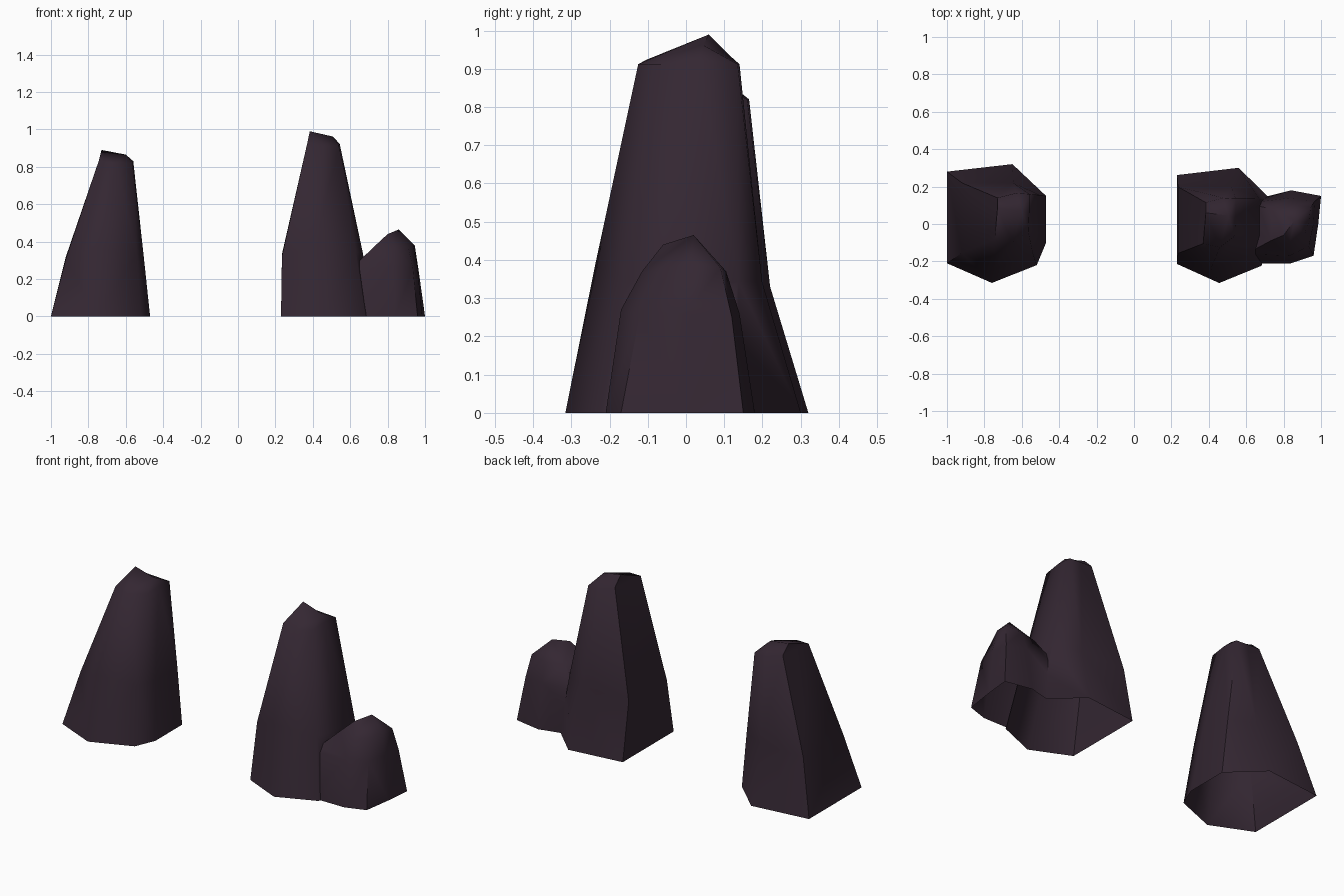
import bpy, bmesh, math

if "Cube" in bpy.data.objects:
    bpy.data.objects.remove(bpy.data.objects["Cube"])

# One dark stone colour for everything
stone = bpy.data.materials.new("dark_purple_stone")
stone.diffuse_color = (0.034, 0.020, 0.032, 1)
stone.use_nodes = True
stone.node_tree.nodes["Principled BSDF"].inputs["Base Color"].default_value = stone.diffuse_color


def rock(name, base, mid, top, peaks):
    """Closed seven-sided rock lofted through three rings, with a two-peak ridge cap."""
    bm = bmesh.new()
    rings = [[bm.verts.new(p) for p in ring] for ring in (base, mid, top)]
    for low, high in zip(rings, rings[1:]):
        for i in range(7):
            j = (i + 1) % 7
            bm.faces.new((low[i], low[j], high[j], high[i]))
    bm.faces.new(rings[0][::-1])
    p, q = (bm.verts.new(c) for c in peaks)
    a, b, c, d, e, f, g = rings[2]
    for face in ((a, b, q, p), (b, c, q), (c, d, q), (d, e, q),
                 (e, f, q), (f, p, q), (f, g, p), (g, a, p)):
        bm.faces.new(face)
    bmesh.ops.triangulate(bm, faces=[fc for fc in bm.faces if len(fc.verts) == 4])
    bmesh.ops.recalc_face_normals(bm, faces=bm.faces)
    mesh = bpy.data.meshes.new(name)
    bm.to_mesh(mesh)
    bm.free()
    mesh.materials.append(stone)
    obj = bpy.data.objects.new(name, mesh)
    bpy.context.collection.objects.link(obj)
    return obj


def open_and_smooth(obj):
    """Remove the underside and shade smooth."""
    bm = bmesh.new()
    bm.from_mesh(obj.data)
    under = [f for f in bm.faces if all(v.co.z < 0.001 for v in f.verts)]
    bmesh.ops.delete(bm, geom=under, context='FACES')
    bm.to_mesh(obj.data)
    bm.free()
    bpy.ops.object.select_all(action='DESELECT')
    obj.select_set(True)
    bpy.context.view_layer.objects.active = obj
    bpy.ops.object.shade_smooth_by_angle(angle=math.radians(60))


# Left rock rings, starting at the back left corner
base_xy = [(-1, .28), (-.65, .32), (-.47, .15), (-.47, -.10),
           (-.52, -.22), (-.76, -.315), (-1, -.21)]
base = [(x, y, 0) for x, y in base_xy]
mid = [(-.92, .22, .32), (-.645, .22, .33), (-.505, .155, .33), (-.505, -.05, .33),
       (-.54, -.16, .33), (-.75, -.24, .37), (-.92, -.155, .31)]
top = [(-.73, .14, .84), (-.63, .165, .82), (-.56, .16, .82), (-.56, .06, .83),
       (-.565, -.04, .82), (-.65, -.10, .82), (-.745, -.08, .83)]
peaks = [(-.73, .085, .89), (-.60, .07, .865)]
left_rock = rock("left_rock", base, mid, top, peaks)
open_and_smooth(left_rock)

# Tall right rock: the same stone, narrower, taller and leaning less
def upper(p):
    return (.13 + (p[0] + 1) * .94, p[1] - .025, p[2] * 1.112)

tall_rock = rock(
    "right_rock",
    [(.23 + (x + 1) * .94, y * .97 - .01, 0) for x, y, z in base],
    [(.235 + (x + .92) * 1.04, y * .95 - .01, z * 1.04) for x, y, z in mid],
    [upper(p) for p in top], [upper(p) for p in peaks])

# Small rock fused to its side
small_rock = rock(
    "small_rock",
    [(.60, .12, 0), (.84, .18, 0), (1, .15, 0), (.985, 0, 0),
     (.96, -.17, 0), (.84, -.21, 0), (.62, -.21, 0)],
    [(.60, .11, .25), (.84, .14, .26), (.965, .12, .25), (.96, 0, .26),
     (.935, -.12, .26), (.83, -.17, .27), (.60, -.16, .25)],
    [(.74, .08, .37), (.85, .105, .37), (.945, .09, .38), (.935, .01, .39),
     (.91, -.06, .37), (.83, -.115, .37), (.73, -.09, .375)],
    [(.80, -.06, .44), (.86, .02, .465)])

# Weld the two right rocks into one shell
weld = tall_rock.modifiers.new("weld", 'BOOLEAN')
weld.operation = 'UNION'
weld.solver = 'EXACT'
weld.object = small_rock
bpy.context.view_layer.objects.active = tall_rock
bpy.ops.object.modifier_apply(modifier="weld")
bpy.data.objects.remove(small_rock)
open_and_smooth(tall_rock)
